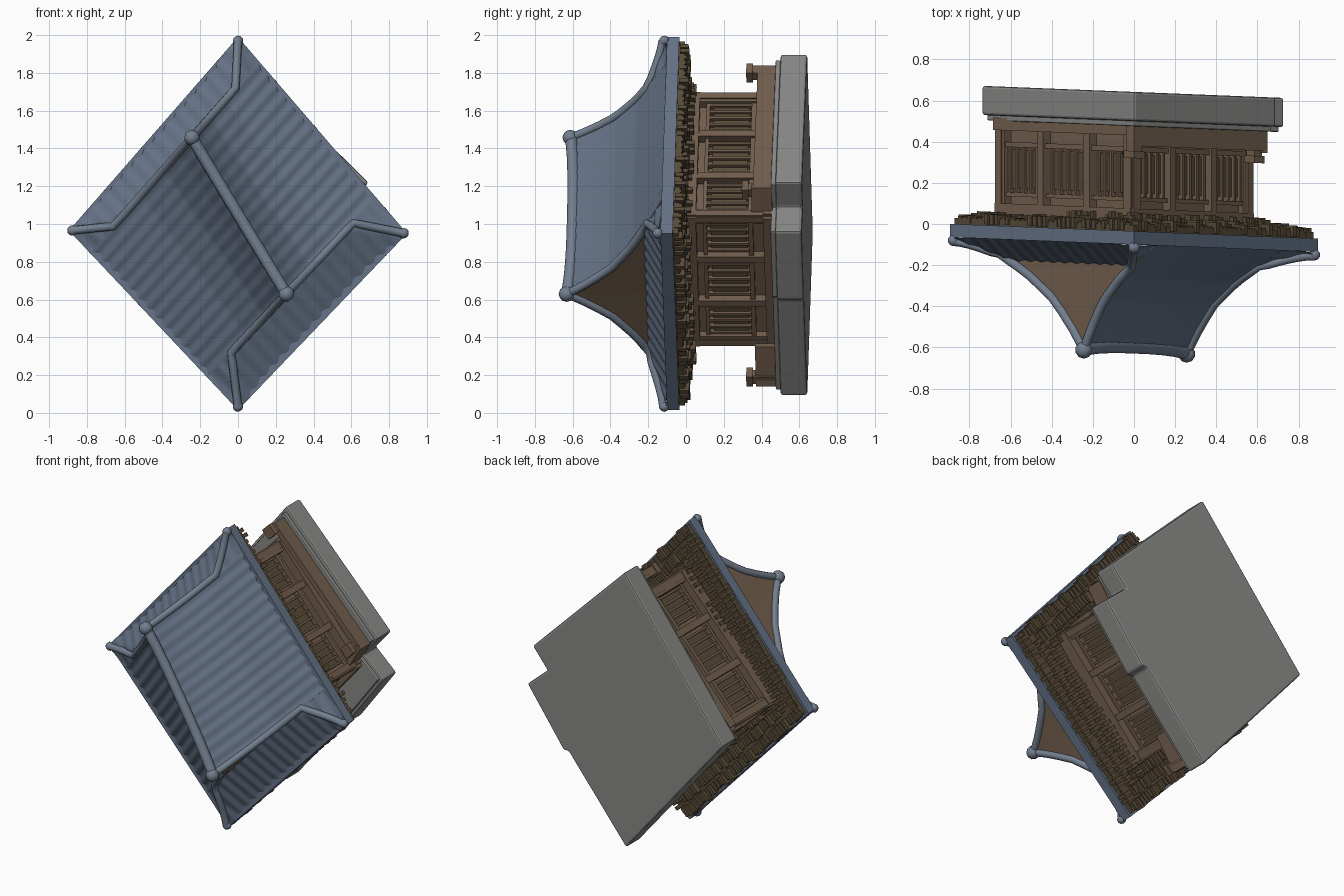
import bpy, bmesh, math, random
from mathutils import Vector

if "Cube" in bpy.data.objects:
    bpy.data.objects.remove(bpy.data.objects["Cube"])
random.seed(4)

def mat(name, c):
    m = bpy.data.materials.new(name)
    m.diffuse_color = (*c, 1)
    m.use_nodes = True
    m.node_tree.nodes["Principled BSDF"].inputs["Base Color"].default_value = m.diffuse_color
    return m

TILE = mat("tile_blue", (0.13, 0.17, 0.24))
RIDGE = mat("ridge_blue", (0.17, 0.21, 0.27))
WOOD = mat("wood", (0.17, 0.115, 0.075))
DARK = mat("dark_wood", (0.10, 0.072, 0.04))
STONE = mat("stone", (0.25, 0.25, 0.245))
TILT = 0.04   # the whole building leans slightly across x

def finish(name, bm, m, smooth=False):
    bmesh.ops.recalc_face_normals(bm, faces=bm.faces)
    me = bpy.data.meshes.new(name)
    bm.to_mesh(me)
    bm.free()
    me.materials.append(m)
    o = bpy.data.objects.new(name, me)
    bpy.context.collection.objects.link(o)
    if smooth:
        for p in me.polygons:
            p.use_smooth = True
    return o

def add_prism(bm, pts, y0, y1):
    a = [bm.verts.new((x, y0 - TILT * x, z)) for x, z in pts]
    b = [bm.verts.new((x, y1 - TILT * x, z)) for x, z in pts]
    bm.faces.new(a)
    bm.faces.new(b[::-1])
    n = len(pts)
    for i in range(n):
        bm.faces.new((a[i], b[i], b[(i + 1) % n], a[(i + 1) % n]))

def prism(name, pts, y0, y1, m, bevel=0):
    bm = bmesh.new()
    add_prism(bm, pts, y0, y1)
    o = finish(name, bm, m)
    if bevel:
        b = o.modifiers.new("bevel", 'BEVEL')
        b.width, b.segments = bevel, 2
    return o

def side_box(bm, p, q, f0, f1, y0, y1, d0, d1):
    """Box along wall p->q between fractions, offset outward d0..d1."""
    p, q = Vector(p), Vector(q)
    d = (q - p).normalized()
    n = Vector((-d.y, d.x))
    a, b = p.lerp(q, f0), p.lerp(q, f1)
    add_prism(bm, [a + n * d0, b + n * d0, b + n * d1, a + n * d1], y0, y1)

def scaled(pts, k, c=(0, 0.985)):
    return [(c[0] + (x - c[0]) * k, c[1] + (z - c[1]) * k) for x, z in pts]

# roof surface: s runs along the ridge, t across it
EAVE = [(-0.895, 0.965), (0, 1.99), (0.895, 0.95), (0, 0.015)]   # left, top, right, bottom
L, T, R, B = [Vector(e) for e in EAVE]
PROFILE = [(0, .62), (.12, .50), (.27, .38), (.5, .265), (.75, .175), (1, .085)]
G0, G1 = -0.75, 0.64

def place(s, t, h):
    p = L.lerp(B, (s + 1) / 2).lerp(T.lerp(R, (s + 1) / 2), (t + 1) / 2)
    return Vector((p.x, -h - TILT * p.x, p.y))

def ridge_t(s):
    return 0.058 - 0.196 * s

def across(s, t):
    r = ridge_t(s)
    w = min(1, abs(t - r) / ((1 - r) if t > r else (1 + r)))
    for (a, ha), (b, hb) in zip(PROFILE, PROFILE[1:]):
        if w <= b:
            return ha + (hb - ha) * (w - a) / (b - a)
    return PROFILE[-1][1]

def height(s, t):
    h = across(s, t)
    if s < G0 or s > G1:
        k = (s + 1) / (G0 + 1) if s < G0 else (1 - s) / (1 - G1)
        h = min(h, .085 + .115 * k)
    return h + .03 * abs(s * t) ** 6

def patch(name, s0, s1, ns, m, rib_s=0, rib_t=0):
    bm = bmesh.new()
    nt = 96
    g = []
    for i in range(ns + 1):
        s = s0 + (s1 - s0) * i / ns
        row = []
        for j in range(nt + 1):
            e = min(max(s, s0 + 1e-4), s1 - 1e-4)
            t = -1 + 2 * j / nt
            rib = rib_s * math.cos(s * math.pi * 19) + rib_t * math.cos(t * math.pi * 16)
            row.append(bm.verts.new(place(s, t, height(e, t) + rib)))
        g.append(row)
    for i in range(ns):
        for j in range(nt):
            bm.faces.new((g[i][j], g[i + 1][j], g[i + 1][j + 1], g[i][j + 1]))
    return finish(name, bm, m, True)

patch("roof_main", G0, G1, 110, TILE, rib_s=.004)
patch("roof_skirt_a", -1, G0, 10, TILE, rib_t=.004)
patch("roof_skirt_b", G1, 1, 10, TILE, rib_t=.004)

# gable walls
for name, g, d in (("gable_a", G0, .012), ("gable_b", G1, -.012)):
    bm = bmesh.new()
    ts = [-0.74 + 1.48 * j / 40 for j in range(41)]
    top = [bm.verts.new(place(g, t, max(.16, across(g, t)))) for t in ts]
    low = [bm.verts.new(place(g + d, t, .15)) for t in ts]
    for j in range(40):
        bm.faces.new((top[j], top[j + 1], low[j + 1], low[j]))
    finish(name, bm, WOOD)

# ridges as round tubes
def tube(name, pts, r):
    c = bpy.data.curves.new(name, 'CURVE')
    c.dimensions = '3D'
    c.bevel_depth, c.bevel_resolution, c.use_fill_caps = r, 3, True
    sp = c.splines.new('POLY')
    sp.points.add(len(pts) - 1)
    for a, p in zip(sp.points, pts):
        a.co = (*p, 1)
    c.materials.append(RIDGE)
    o = bpy.data.objects.new(name, c)
    bpy.context.collection.objects.link(o)

def blob(name, p, r):
    bm = bmesh.new()
    bmesh.ops.create_icosphere(bm, subdivisions=2, radius=r)
    bmesh.ops.translate(bm, verts=bm.verts, vec=p)
    finish(name, bm, RIDGE, True)

tube("main_ridge", [place(G0 + (G1 - G0) * i / 8, ridge_t(G0 + (G1 - G0) * i / 8),
                          .598 + .02 * abs(i / 4 - 1) ** 3) for i in range(9)], .032)
for g, e in ((G0, -1), (G1, 1)):
    blob("ridge_finial", place(g, ridge_t(g), .622), .042)
    for sg in (-1, 1):
        r = ridge_t(g)
        pts = [place(g, r + (sg * .72 - r) * i / 8, across(g, r + (sg * .72 - r) * i / 8))
               for i in range(9)]
        for i in range(1, 7):
            k = i / 6
            s, t = g + (e * .98 - g) * k, sg * (.72 + .26 * k)
            pts.append(place(s, t, height(s, t) + .006))
        tube("hip_ridge", pts, .022)
        blob("hip_tip", place(e * .98, sg * .98, .115), .028)

# eave edge, soffit and rafter ends
prism("eave_edge", EAVE, -.10, -.035, TILE)
prism("soffit", scaled(EAVE, .975), -.04, -.005, DARK)
bm = bmesh.new()
for p, q in zip(EAVE, EAVE[1:] + EAVE[:1]):
    for row, (dep, y1, n) in enumerate(((-.01, .012, 36), (-.09, .022, 28), (-.16, .045, 22))):
        for i in range(n):
            f = .03 + .05 * row + (.94 - .10 * row) * i / n
            j = random.uniform(-.012, .012)
            side_box(bm, p, q, f, f + .018, -.03, y1 + j, dep - .06, dep + j)
finish("rafter_ends", bm, DARK)

# timber hall
HALL = [(-.67, 1.0), (-.01, 1.69), (.575, 1.04), (0, .36)]
prism("hall_core", scaled(HALL, .91, (-.02, 1.02)), -.02, .5, WOOD)
bm, win = bmesh.new(), bmesh.new()
for p, q in zip(HALL, HALL[1:] + HALL[:1]):
    side_box(bm, p, q, 0, 1, -.02, .075, -.06, .012)    # top beam
    side_box(bm, p, q, 0, 1, .11, .13, -.06, -.01)      # lintel
    side_box(bm, p, q, 0, 1, .35, .375, -.06, -.005)    # sill
    side_box(bm, p, q, 0, 1, .43, .49, -.06, .02)       # bottom beam
    for f in (0, .31, .65, .955):                       # posts
        side_box(bm, p, q, f, f + .045, .02, .48, -.06, .008)
    for a, b in ((.07, .29), (.38, .63), (.72, .93)):   # window bays
        side_box(win, p, q, a, b, .15, .34, -.05, -.03)
        for i in range(5):
            f = a + (b - a - .015) * i / 4
            side_box(bm, p, q, f, f + .015, .13, .35, -.05, -.015)
finish("hall_frame", bm, WOOD)
finish("hall_windows", win, DARK)

# stone podium with the stair block on one side
BASE = [(-.74, .96), (0, 1.90), (.69, 1.22), (.58, 1.09), (.73, .96), (.46, .60), (.42, .60), (-.01, .09)]
prism("podium_slab", BASE, .50, .642, STONE, .012)
prism("podium_rim", scaled(BASE, .965), .475, .53, STONE, .006)

# railings and corner posts
QUAD = [(-.72, .97), (0, 1.84), (.65, 1.19), (.0, .14)]
bm = bmesh.new()
side_box(bm, QUAD[1], QUAD[2], 0, 1, .38, .48, -.035, 0)
for a, b in ((0, .12), (.80, 1)):
    side_box(bm, QUAD[2], QUAD[3], a, b, .37, .48, -.035, 0)
finish("railing", bm, WOOD)
bm = bmesh.new()
for x, z in ((0, 1.80), (.585, 1.18), (.0, .19)):
    for r, y0, y1 in ((.05, .32, .355), (.038, .34, .48)):
        add_prism(bm, [(x - r, z), (x, z + r), (x + r, z), (x, z - r)], y0, y1)
finish("corner_posts", bm, WOOD)
